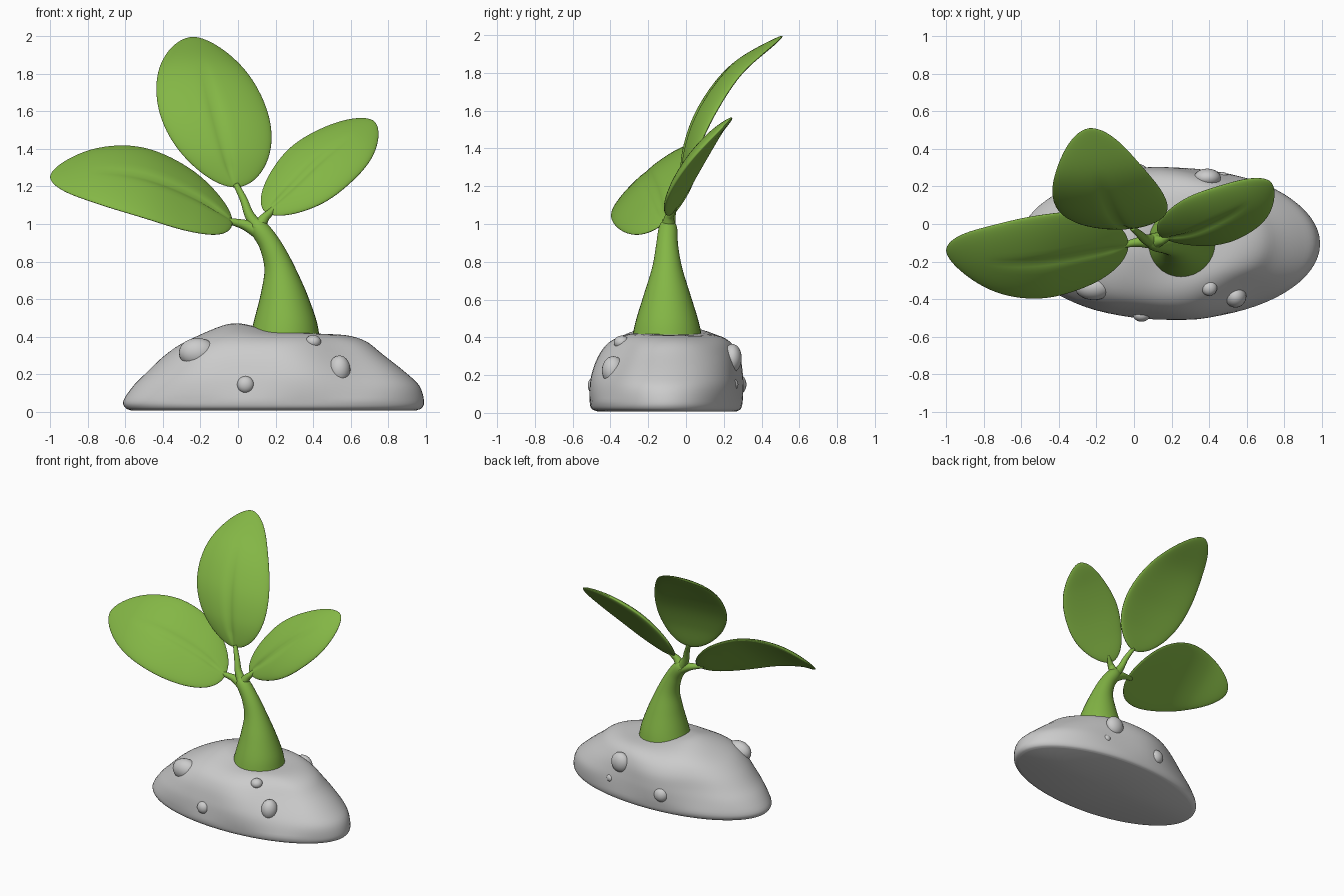
import bpy, bmesh
from math import sin, cos, pi, exp, sqrt
from mathutils import Vector

if "Cube" in bpy.data.objects:
    bpy.data.objects.remove(bpy.data.objects["Cube"])

green = bpy.data.materials.new("leaf_green")
green.diffuse_color = (0.23, 0.47, 0.06, 1)
green.use_nodes = True
green.node_tree.nodes["Principled BSDF"].inputs["Base Color"].default_value = green.diffuse_color


def add_object(name, bm, mat=None):
    bmesh.ops.recalc_face_normals(bm, faces=bm.faces[:])
    for f in bm.faces:
        f.smooth = True
    me = bpy.data.meshes.new(name)
    bm.to_mesh(me)
    bm.free()
    ob = bpy.data.objects.new(name, me)
    bpy.context.collection.objects.link(ob)
    if mat:
        me.materials.append(mat)
    return ob


def loft(rings, start, end):
    """Skin closed rings and close both ends with a fan to a point."""
    bm = bmesh.new()
    loops = [[bm.verts.new(p) for p in r] for r in rings]
    n = len(loops[0])
    for a, b in zip(loops, loops[1:]):
        for i in range(n):
            j = (i + 1) % n
            bm.faces.new((a[i], a[j], b[j], b[i]))
    for loop, tip in ((loops[0], start), (loops[-1], end)):
        c = bm.verts.new(tip)
        for i in range(n):
            bm.faces.new((loop[i], loop[(i + 1) % n], c))
    return bm


def spline(pts, t):
    """Catmull-Rom through pts; works on tuples of any length."""
    k = len(pts) - 1
    i = min(int(t * k), k - 1)
    f = t * k - i
    b, c = Vector(pts[i]), Vector(pts[i + 1])
    a = Vector(pts[i - 1]) if i else 2 * b - c
    d = Vector(pts[i + 2]) if i + 2 <= k else 2 * c - b
    return 0.5 * (2 * b + (c - a) * f + (2 * a - 5 * b + 4 * c - d) * f * f
                  + (3 * b - a - 3 * c + d) * f ** 3)


# Rock mound: elliptical levels (z, xmin, xmax, ymin, ymax) with a lumpy top
levels = [(0.008, -0.57, 0.95, -0.47, 0.27), (0.022, -0.60, 0.98, -0.50, 0.29),
          (0.06, -0.61, 0.99, -0.51, 0.30), (0.14, -0.555, 0.965, -0.51, 0.30),
          (0.21, -0.485, 0.89, -0.50, 0.295), (0.30, -0.395, 0.77, -0.47, 0.28),
          (0.37, -0.30, 0.68, -0.42, 0.24), (0.41, -0.19, 0.57, -0.34, 0.17),
          (0.425, -0.05, 0.43, -0.22, 0.05), (0.425, 0.08, 0.30, -0.15, -0.03)]


def lumpy(x, y, z):
    k = max(0, z - 0.06) / 0.36
    y += k * 0.075 * exp(-((x - 0.58) / 0.25) ** 2 - ((y + 0.42) / 0.15) ** 2)
    y -= k * 0.03 * exp(-((x + 0.2) / 0.2) ** 2 - ((y + 0.4) / 0.15) ** 2)
    z += k * 0.038 * exp(-((x + 0.03) / 0.15) ** 2 - ((y + 0.1) / 0.22) ** 2)
    z += k * 0.010 * sin(9 * x + 1) * sin(8 * y + 2)
    s = k * (1 - k) * 0.12 * sin(9 * x + 4 * y)
    return Vector((x, y + s * (y + 0.1), z))


rings = []
for i in range(37):
    z, x0, x1, y0, y1 = spline(levels, i / 36)
    rings.append([lumpy((x0 + x1) / 2 + (x1 - x0) / 2 * cos(2 * pi * j / 72),
                        (y0 + y1) / 2 + (y1 - y0) / 2 * sin(2 * pi * j / 72), z)
                  for j in range(72)])
add_object("rock", loft(rings, (0.19, -0.1, 0.008), lumpy(0.19, -0.09, 0.425)))

# Pebbles set into the rock: centre, radii
pebbles = [((-0.215, -0.335, 0.315), (0.10, 0.07, 0.078)),
           ((0.04, -0.485, 0.145), (0.045, 0.035, 0.045)),
           ((0.54, -0.385, 0.225), (0.058, 0.06, 0.075)),
           ((0.40, -0.34, 0.373), (0.042, 0.042, 0.036)),
           ((0.39, 0.245, 0.29), (0.072, 0.05, 0.075)),
           ((0.02, 0.275, 0.15), (0.055, 0.045, 0.055)),
           ((0.47, 0.245, 0.15), (0.032, 0.032, 0.032))]
for n, (loc, rad) in enumerate(pebbles):
    bm = bmesh.new()
    bmesh.ops.create_uvsphere(bm, u_segments=24, v_segments=14, radius=1)
    for v in bm.verts:
        v.co = Vector(c + r * p for c, r, p in zip(loc, rad, v.co))
    add_object(f"pebble_{n + 1}", bm)


# Stem and leaf stalks: tubes along (x, y, z, radius) points
def tube(name, pts, rows=32, seg=32):
    rings = []
    for i in range(rows + 1):
        t = i / rows
        p = spline(pts, t)
        d = (spline(pts, min(1, t + .01)) - spline(pts, max(0, t - .01))).to_3d().normalized()
        u = d.cross(Vector((0, 1, 0))).normalized()
        v = d.cross(u)
        rings.append([p.to_3d() + p.w * (u * cos(2 * pi * j / seg) + v * sin(2 * pi * j / seg))
                      for j in range(seg)])
    add_object(name, loft(rings, Vector(pts[0][:3]), Vector(pts[-1][:3])), green)


tube("stem", [(0.25, -0.10, 0.37, 0.19), (0.25, -0.10, 0.48, 0.168), (0.24, -0.10, 0.63, 0.122),
              (0.217, -0.10, 0.77, 0.079), (0.17, -0.10, 0.89, 0.058),
              (0.11, -0.095, 0.98, 0.048), (0.08, -0.09, 1.025, 0.02)])
tube("stalk_middle", [(0.11, -0.095, 0.97, 0.04), (0.06, -0.08, 1.05, 0.026),
                      (0.03, -0.055, 1.13, 0.020), (-0.01, -0.02, 1.21, 0.015)])
tube("stalk_right", [(0.10, -0.095, 0.97, 0.045), (0.14, -0.09, 1.03, 0.026),
                     (0.165, -0.08, 1.055, 0.020), (0.20, -0.06, 1.09, 0.014)])
tube("stalk_left", [(0.13, -0.095, 0.95, 0.045), (0.05, -0.095, 0.99, 0.030),
                    (0.0, -0.10, 1.005, 0.022), (-0.07, -0.115, 1.02, 0.014)])


# Leaves: thin rounded blades along a spine, edges curling back, midrib groove on the face
def leaf(name, spine, across, half, skew, curl, thick=0.034, rows=44, seg=64):
    across = Vector(across).normalized()
    rings = []
    for i in range(1, rows):
        t = (1 - cos(pi * i / rows)) / 2
        p = spline(spine, t)
        d = spline(spine, min(1, t + .01)) - spline(spine, max(0, t - .01))
        n = across.cross(d).normalized()
        s = sin(pi * t ** skew)
        w = half * s ** 0.55
        groove = 0.016 * min(1, max(0, (0.78 - t) * 3)) * min(1, t * 8)
        ring = []
        for j in range(seg):
            a = 2 * pi * j / seg
            u = cos(a)
            h = thick * sqrt(s) * sin(a) - curl * s * (u * u - 0.4)
            if sin(a) > 0:
                h -= groove * exp(-(u / 0.09) ** 2)
            ring.append(p + across * (w * u) + n * h)
        rings.append(ring)
    add_object(name, loft(rings, Vector(spine[0]), Vector(spine[-1])), green)


leaf("leaf_middle", [(-0.02, -0.02, 1.195), (-0.075, 0.025, 1.40), (-0.13, 0.115, 1.61),
                     (-0.185, 0.27, 1.82), (-0.235, 0.51, 1.995)],
     (0.6, 0.05, -0.02), 0.292, 0.95, 0.03)
leaf("leaf_right", [(0.15, -0.07, 1.06), (0.30, -0.03, 1.19), (0.44, 0.035, 1.32),
                    (0.59, 0.12, 1.44), (0.72, 0.23, 1.55)],
     (0.3, -0.2, -0.2), 0.208, 0.95, 0.015)
leaf("leaf_left", [(-0.03, -0.11, 1.01), (-0.25, -0.14, 1.13), (-0.50, -0.18, 1.225),
                   (-0.75, -0.185, 1.26), (-1.0, -0.14, 1.25)],
     (0, 0.44, 0.37), 0.29, 0.88, 0.015)
